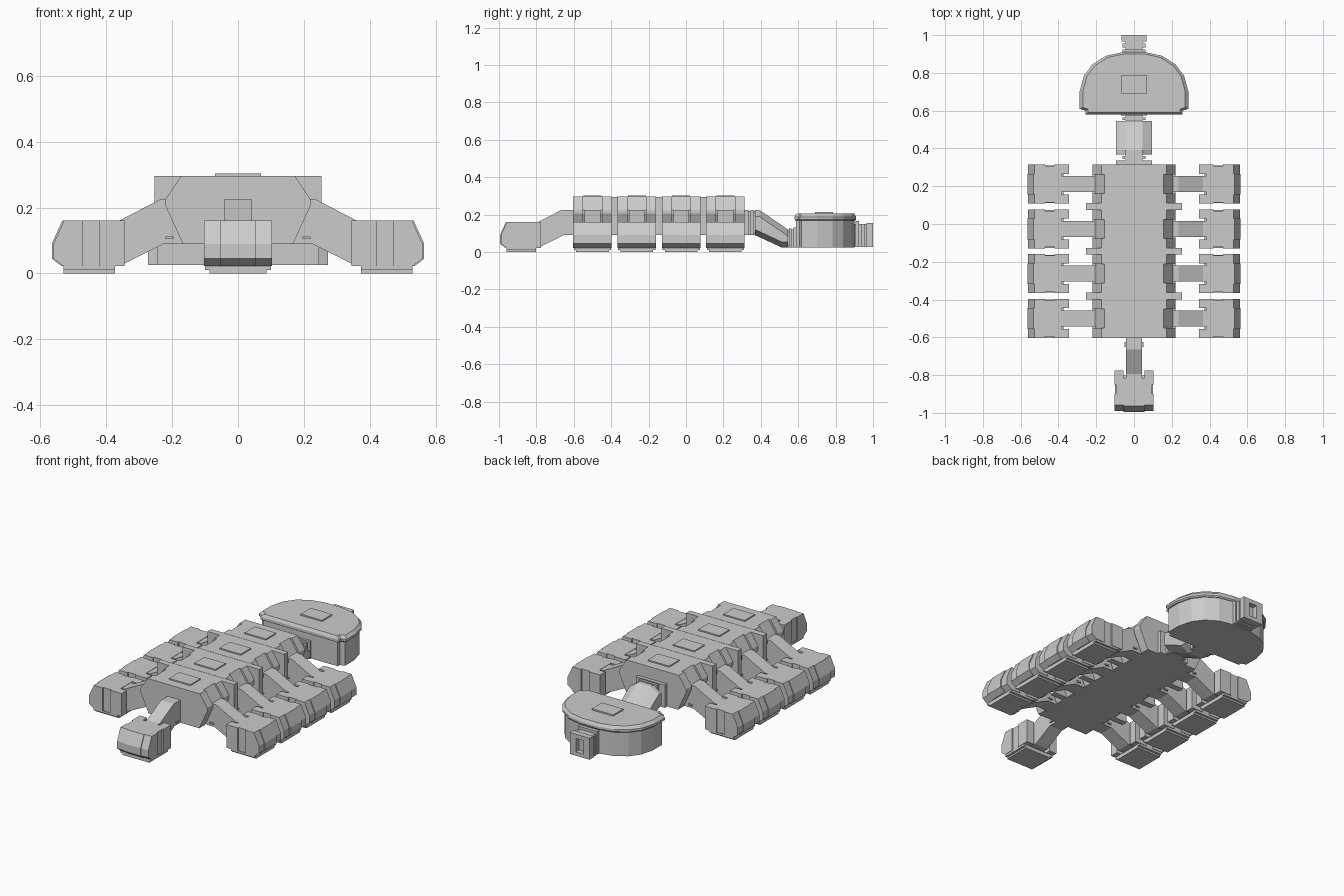
import bpy, bmesh
from math import radians
from mathutils import Matrix, Vector

if "Cube" in bpy.data.objects:
    bpy.data.objects.remove(bpy.data.objects["Cube"])

grey = bpy.data.materials.new("light_grey")
grey.use_nodes = True
colour = (0.6, 0.6, 0.6, 1)
grey.diffuse_color = colour
grey.node_tree.nodes["Principled BSDF"].inputs["Base Color"].default_value = colour


def loft(bm, rings):
    """Skin a list of matching closed rings and cap both ends."""
    loops = [[bm.verts.new(p) for p in ring] for ring in rings]
    for a, b in zip(loops, loops[1:]):
        for i in range(len(a)):
            j = (i + 1) % len(a)
            bm.faces.new((a[i], a[j], b[j], b[i]))
    bm.faces.new(loops[0])
    bm.faces.new(loops[-1])


def slab(bm, profile, y0, y1):
    """Extrude an x-z profile along y."""
    loft(bm, [[(x, y, z) for x, z in profile] for y in (y0, y1)])


def box(bm, x0, x1, y0, y1, z0, z1):
    slab(bm, [(x0, z0), (x1, z0), (x1, z1), (x0, z1)], y0, y1)


def finish(name, bm, matrix=Matrix()):
    bmesh.ops.recalc_face_normals(bm, faces=bm.faces)
    mesh = bpy.data.meshes.new(name)
    bm.to_mesh(mesh)
    bm.free()
    mesh.materials.append(grey)
    obj = bpy.data.objects.new(name, mesh)
    obj.matrix_world = matrix
    bpy.context.collection.objects.link(obj)
    return obj


def hull_section(top, middle, bottom):
    half = [(bottom, 0.09), (middle, 0.205), (middle, 0.225), (top, 0.296)]
    return half + [(-x, z) for x, z in reversed(half)]


# Hull modules with a recessed band where the arms plug in
centres = [-0.5 + 0.237 * i for i in range(4)]
for y in centres:
    bm = bmesh.new()
    slab(bm, hull_section(0.172, 0.22, 0.167), y - 0.103, y - 0.05)
    slab(bm, hull_section(0.157, 0.207, 0.155), y - 0.05, y + 0.05)
    slab(bm, hull_section(0.172, 0.22, 0.167), y + 0.05, y + 0.103)
    finish("hull_module", bm)
    bm = bmesh.new()
    box(bm, -0.07, 0.07, y - 0.048, y + 0.048, 0.295, 0.303)
    finish("roof_hatch", bm)

# Ribs joining neighbouring modules
for a, b in zip(centres, centres[1:]):
    mid = (a + b) / 2
    bm = bmesh.new()
    box(bm, -0.253, 0.253, mid - 0.018, mid + 0.018, 0.09, 0.295)
    finish("hull_rib", bm)

# Sloping arms and pods, drawn pointing along +x
ARM = [(0.15, 0.225), (0.235, 0.225), (0.365, 0.158), (0.4, 0.158),
       (0.4, 0.03), (0.345, 0.03), (0.225, 0.09), (0.15, 0.09)]
POD_END = [(0.47, 0.022), (0.53, 0.022), (0.56, 0.045), (0.56, 0.09),
           (0.528, 0.16), (0.47, 0.16)]


def arm_and_pod(matrix):
    bm = bmesh.new()
    slab(bm, ARM, -0.042, 0.042)
    for s in (-1, 1):
        box(bm, 0.195, 0.22, s * 0.042, s * 0.05, 0.104, 0.112)
    finish("arm", bm, matrix)
    bm = bmesh.new()
    for s in (-1, 1):
        box(bm, 0.345, 0.385, s * 0.055, s * 0.103, 0.022, 0.16)
    box(bm, 0.385, 0.42, -0.103, 0.103, 0.022, 0.16)
    box(bm, 0.42, 0.47, -0.096, 0.096, 0.022, 0.16)
    slab(bm, POD_END, -0.103, 0.103)
    slab(bm, [(x + 0.005 if x > 0.5 else x, z) for x, z in POD_END], -0.055, 0.055)
    finish("pod", bm, matrix)
    bm = bmesh.new()
    box(bm, 0.373, 0.53, -0.1, 0.1, 0.01, 0.022)
    box(bm, 0.373, 0.53, -0.087, 0.087, 0, 0.01)
    finish("pod_foot", bm, matrix)


for y in centres:
    for turn in (0, 180):
        arm_and_pod(Matrix.Translation((0, y, 0)) @ Matrix.Rotation(radians(turn), 4, "Z"))
arm_and_pod(Matrix.Translation((0, -0.43, 0)) @ Matrix.Rotation(radians(-90), 4, "Z"))

# Faceted passage dropping from the hull to the rear cabin
bm = bmesh.new()
rings = []
for y, low, high in [(0.368, 0.09, 0.225), (0.392, 0.08, 0.225),
                     (0.51, 0.025, 0.145), (0.545, 0.025, 0.12)]:
    side = [(0.045, low), (0.095, low + 0.03), (0.095, high - 0.035), (0.045, high)]
    rings.append([(x, y, z) for x, z in side] + [(-x, y, z) for x, z in reversed(side)])
loft(bm, rings)
finish("rear_passage", bm)

# Collars at both ends of the passage
for y0, y1, half, low, high in [(0.31, 0.335, 0.095, 0.09, 0.225),
                                (0.33, 0.37, 0.045, 0.09, 0.22),
                                (0.344, 0.36, 0.062, 0.09, 0.225),
                                (0.54, 0.6, 0.045, 0.025, 0.12),
                                (0.55, 0.565, 0.062, 0.025, 0.125),
                                (0.575, 0.592, 0.07, 0.025, 0.13)]:
    bm = bmesh.new()
    box(bm, -half, half, y0, y1, low, high)
    finish("passage_collar", bm)

# Rounded rear cabin with an overhanging chamfered lid
half = [(0.258, 0.58), (0.258, 0.6), (0.288, 0.61), (0.288, 0.7), (0.265, 0.785),
        (0.22, 0.845), (0.15, 0.89), (0.06, 0.91)]
outline = half + [(-x, y) for x, y in reversed(half)]


def cabin_ring(z, scale):
    return [(x * scale, 0.74 + (y - 0.74) * scale, z) for x, y in outline]


bm = bmesh.new()
loft(bm, [cabin_ring(0.025, 0.95), cabin_ring(0.172, 0.95)])
finish("rear_cabin", bm)
bm = bmesh.new()
loft(bm, [cabin_ring(z, s) for z, s in [(0.168, 0.97), (0.175, 1), (0.188, 1), (0.205, 0.94)]])
finish("cabin_lid", bm)
bm = bmesh.new()
box(bm, -0.07, 0.07, 0.69, 0.785, 0.204, 0.213)
finish("cabin_hatch", bm)

# Docking port with a tall open frame
bm = bmesh.new()
box(bm, -0.045, 0.045, 0.88, 0.97, 0.03, 0.15)
for y0, y1, w, top in [(0.905, 0.925, 0.062, 0.165), (0.935, 0.955, 0.062, 0.15)]:
    box(bm, -w, w, y0, y1, 0.027, top)
finish("docking_port", bm)
bm = bmesh.new()
for s in (-1, 1):
    box(bm, s * 0.025, s * 0.065, 0.965, 1.0, 0.027, 0.155)
box(bm, -0.025, 0.025, 0.965, 1.0, 0.027, 0.05)
box(bm, -0.025, 0.025, 0.965, 1.0, 0.13, 0.155)
finish("docking_frame", bm)
